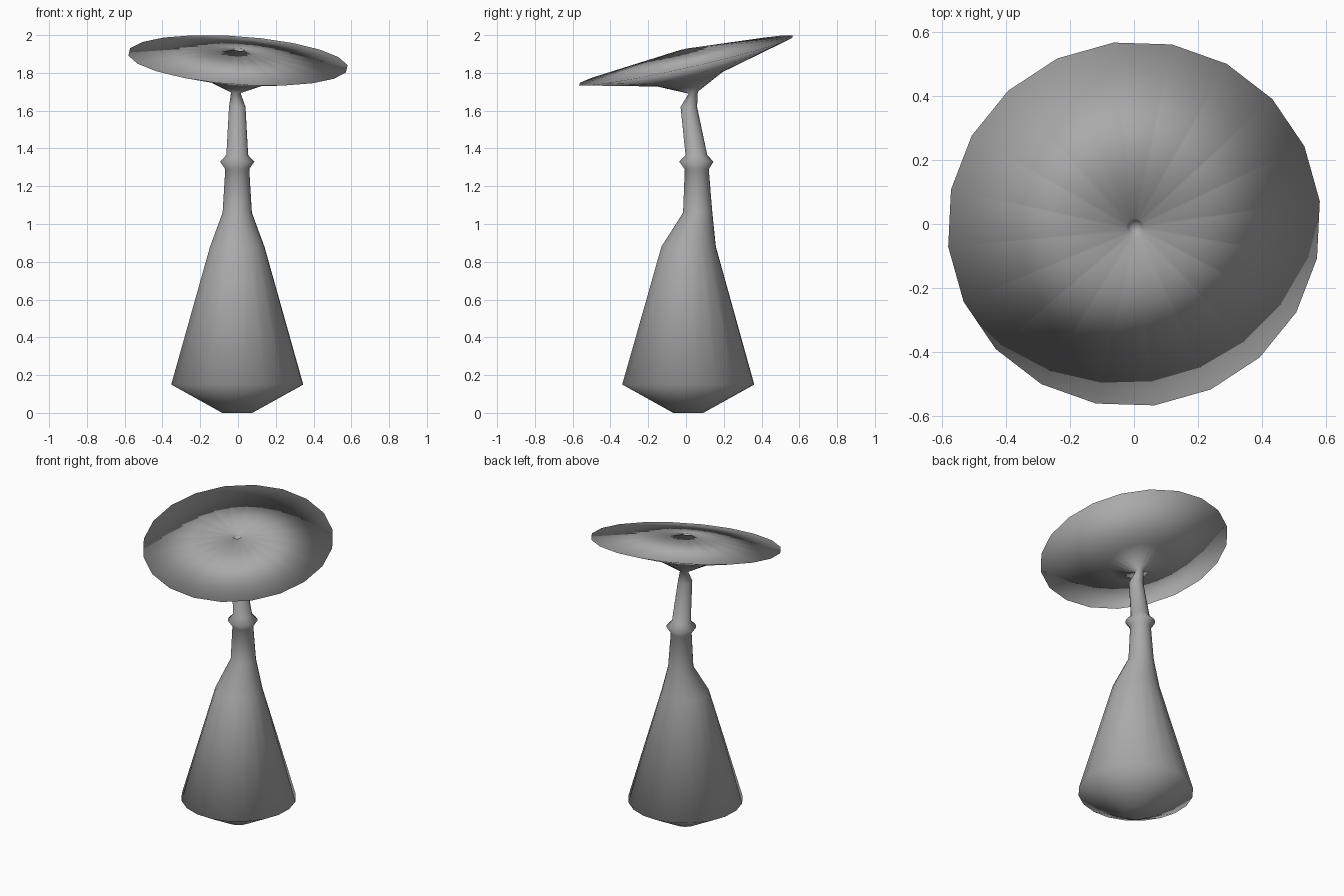
import bpy, bmesh, math
from mathutils import Matrix, Vector

SIDES = 20
PHASE = math.radians(6.7)

cube = bpy.data.objects.get("Cube")
if cube:
    bpy.data.objects.remove(cube, do_unlink=True)

grey = bpy.data.materials.new("plain grey")
grey.use_nodes = True
grey.diffuse_color = (0.4, 0.4, 0.4, 1)
grey.node_tree.nodes["Principled BSDF"].inputs["Base Color"].default_value = grey.diffuse_color


def ring(bm, frame, radius, height=0.0):
    """Circle of vertices around the local z axis of a frame."""
    verts = []
    for i in range(SIDES):
        a = PHASE + math.tau * i / SIDES
        local = Vector((radius * math.cos(a), radius * math.sin(a), height))
        verts.append(bm.verts.new(frame @ local))
    return verts


# Weighted base and bent stem: radius, centre y, height
stem_profile = [
    (0.08, 0.012, 0.0), (0.352, 0.012, 0.15), (0.145, 0.014, 0.88),
    (0.078, 0.062, 1.06), (0.064, 0.057, 1.29), (0.091, 0.055, 1.33),
    (0.058, 0.055, 1.365), (0.044, 0.015, 1.62),
]

# Tilted dish from the neck, over the rim, into the small pit: radius, offset
dish_profile = [
    (0.025, -0.175), (0.18, -0.1), (0.585, 0.0),
    (0.03, 0.059), (0.022, 0.045), (0.01, 0.037),
]

bm = bmesh.new()
rings = [ring(bm, Matrix.Translation((-0.004, y, z)), r) for r, y, z in stem_profile]

# Frame leaning towards the front
normal = Vector((0.07, -0.225, 1)).normalized()
tilt = Vector((0, 0, 1)).rotation_difference(normal).to_matrix().to_4x4()
dish_frame = Matrix.Translation((0, 0, 1.866)) @ tilt
rings += [ring(bm, dish_frame, r, h) for r, h in dish_profile]

# Skin the rings and close both ends
for low, high in zip(rings, rings[1:]):
    for i in range(SIDES):
        j = (i + 1) % SIDES
        bm.faces.new((low[i], low[j], high[j], high[i]))
bm.faces.new(list(reversed(rings[0])))
bm.faces.new(rings[-1])

for face in bm.faces:
    face.smooth = True
bmesh.ops.recalc_face_normals(bm, faces=bm.faces)

mesh = bpy.data.meshes.new("stem_and_tilted_dish")
bm.to_mesh(mesh)
bm.free()
mesh.materials.append(grey)
body = bpy.data.objects.new("stem_and_tilted_dish", mesh)
bpy.context.collection.objects.link(body)
